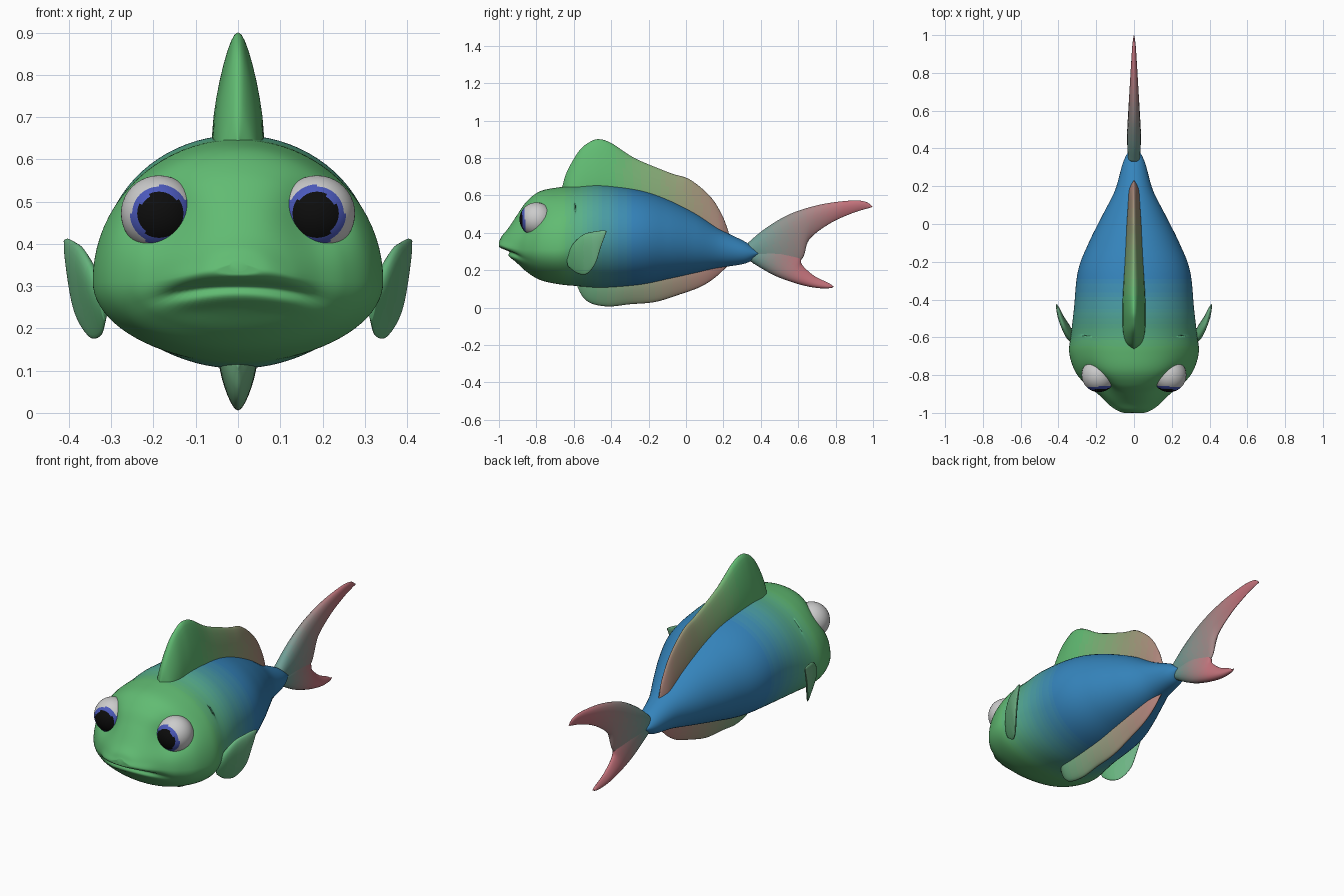
import bpy, bmesh
from math import sin, cos, pi, exp, radians
from mathutils import Vector, Matrix

if "Cube" in bpy.data.objects:
    bpy.data.objects.remove(bpy.data.objects["Cube"])

GREEN, BLUE = (.12, .50, .17), (.035, .23, .50)
PINK, GREY = (.55, .17, .20), (.16, .34, .30)


def spline(keys, n):
    """Catmull-Rom through tuples, n steps per span."""
    out = []
    for i in range(len(keys) - 1):
        a, b, c, d = (keys[max(i - 1, 0)], keys[i], keys[i + 1], keys[min(i + 2, len(keys) - 1)])
        for k in range(n):
            t = k / n
            out.append([q + .5 * t * (r - p + t * (2*p - 5*q + 4*r - s + t * (3*(q - r) + s - p)))
                        for p, q, r, s in zip(a, b, c, d)])
    return out + [list(keys[-1])]


def gradient(ob, c0, c1, y0, y1, steps=14):
    """Blend two colours along y with stepped materials."""
    for i in range(steps):
        t = i / (steps - 1)
        m = bpy.data.materials.new(f"{ob.name}_{i}")
        m.diffuse_color = [p + (q - p) * t for p, q in zip(c0, c1)] + [1]
        m.use_nodes = True
        m.node_tree.nodes["Principled BSDF"].inputs["Base Color"].default_value = m.diffuse_color
        ob.data.materials.append(m)
    for f in ob.data.polygons:
        t = min(max((f.center.y - y0) / (y1 - y0), 0), 1)
        f.material_index = round(t * (steps - 1))


def loft(name, rings):
    bm = bmesh.new()
    rows = [[bm.verts.new(p) for p in r] for r in rings]
    n = len(rows[0])
    for a, b in zip(rows, rows[1:]):
        for i in range(n):
            j = (i + 1) % n
            bm.faces.new((a[i], a[j], b[j], b[i]))
    bm.faces.new(rows[0])
    bm.faces.new(rows[-1])
    bmesh.ops.recalc_face_normals(bm, faces=bm.faces)
    me = bpy.data.meshes.new(name)
    bm.to_mesh(me)
    bm.free()
    me.shade_smooth()
    ob = bpy.data.objects.new(name, me)
    bpy.context.collection.objects.link(ob)
    return ob


def fin(name, keys, normal=(1, 0, 0), n=7, seg=28):
    """Keys: inner edge xyz, outer edge xyz, half thickness."""
    nor = Vector(normal).normalized()
    rings = []
    for k in spline(keys, n):
        a, b, h = Vector(k[:3]), Vector(k[3:6]), k[6]
        ring = []
        for i in range(seg):
            s = 2 * pi * i / seg
            t = (1 - cos(s)) / 2
            ring.append(a.lerp(b, t) + nor * h * sin(s) * (1.15 - .65 * t))
        rings.append(ring)
    return loft(name, rings)


def flat(keys):
    return [(0, ya, za, 0, yb, zb, h) for ya, za, yb, zb, h in keys]


# body and head: y, top, bottom, half width, height of widest point
BODY = [(-.994, .36, .335, .02, .348), (-.983, .385, .313, .075, .34), (-.95, .425, .285, .13, .325),
        (-.90, .50, .235, .19, .315), (-.85, .57, .19, .255, .31), (-.78, .622, .148, .312, .31),
        (-.68, .643, .125, .343, .31), (-.58, .65, .115, .333, .33), (-.45, .657, .105, .318, .37),
        (-.25, .63, .12, .297, .375), (-.1, .58, .15, .24, .365), (.05, .505, .183, .165, .345),
        (.18, .42, .213, .10, .32), (.32, .35, .237, .06, .295), (.385, .30, .28, .03, .29)]
EYE = Vector((.187, -.80, .472))


def sculpt(p):
    """Eye sockets and lips on the face."""
    x, y, z = p
    if y < -.6:
        d2 = (abs(x) - EYE.x) ** 2 + (z - EYE.z) ** 2
        y += .05 * exp(-d2 / .0064)
    if y < -.75:
        fade = 1 / (1 + (x / .16) ** 8)
        d = z - (.30 - .8 * x * x)
        y += fade * (.022 * exp(-(d / .013) ** 2) - .012 * exp(-((d - .035) / .02) ** 2)
                     - .008 * exp(-((d + .028) / .018) ** 2))
    return Vector((x, max(y, -1), z))


rings = []
for y, top, bot, w, zw in spline(BODY, 9):
    ring = []
    for i in range(80):
        a = 2 * pi * i / 80
        r = top - zw if sin(a) > 0 else zw - bot
        ring.append(sculpt((w * cos(a), y, zw + r * sin(a))))
    rings.append(ring)
gradient(loft("body", rings), GREEN, BLUE, -.66, -.28)

# dorsal fin
dorsal = fin("dorsal_fin", flat([
    (-.655, .58, -.662, .645, .01), (-.63, .52, -.635, .73, .05), (-.58, .5, -.57, .84, .066),
    (-.5, .5, -.51, .888, .07), (-.44, .5, -.46, .9, .07), (-.36, .5, -.395, .877, .067),
    (-.25, .5, -.27, .797, .06), (-.1, .45, -.085, .72, .05), (0, .4, .02, .685, .044),
    (.1, .36, .13, .594, .036), (.17, .34, .195, .49, .03), (.21, .34, .232, .39, .012)]))
gradient(dorsal, GREEN, (.42, .24, .2), -.4, .2)

# belly fin
belly = fin("belly_fin", flat([
    (-.565, .17, -.58, .11, .01), (-.54, .2, -.55, .055, .04), (-.5, .2, -.5, .02, .05),
    (-.4, .2, -.41, .006, .052), (-.3, .2, -.3, .018, .052), (-.17, .22, -.165, .03, .048),
    (-.04, .24, -.035, .07, .042), (.06, .26, .075, .11, .036), (.14, .27, .155, .16, .028),
    (.2, .27, .225, .225, .01)]))
gradient(belly, (.16, .42, .22), (.5, .25, .22), -.5, .15)

# tail lobes
upper = fin("tail_upper_lobe", flat([
    (.33, .345, .36, .235, .035), (.42, .42, .52, .20, .042), (.555, .50, .62, .26, .036),
    (.715, .55, .66, .365, .028), (.875, .572, .77, .45, .018), (.957, .567, .89, .505, .011),
    (.998, .54, .985, .534, .003)]))
lower = fin("tail_lower_lobe", flat([
    (.34, .25, .37, .33, .033), (.42, .20, .52, .36, .04), (.5, .16, .607, .28, .036),
    (.61, .123, .62, .23, .03), (.70, .105, .685, .17, .022), (.77, .104, .76, .133, .012),
    (.795, .115, .79, .112, .003)]))
gradient(upper, GREY, PINK, .38, .85)
gradient(lower, GREY, PINK, .38, .62)

# side fins and eyes
SIDE = [(.315, -.635, .28, .315, -.63, .22, .012), (.345, -.60, .345, .325, -.58, .183, .022),
        (.37, -.55, .39, .352, -.53, .18, .022), (.388, -.50, .405, .385, -.485, .235, .018),
        (.402, -.45, .412, .402, -.455, .325, .011), (.41, -.425, .41, .41, -.427, .40, .003)]
eye_mats = []
for name, col in (("eye_white", (.65, .65, .63)), ("iris", (.07, .10, .50)), ("pupil", (.004, .004, .004))):
    m = bpy.data.materials.new(name)
    m.diffuse_color = (*col, 1)
    m.use_nodes = True
    m.node_tree.nodes["Principled BSDF"].inputs["Base Color"].default_value = m.diffuse_color
    eye_mats.append(m)

for s, tag in ((1, "left"), (-1, "right")):
    keys = [(s * k[0], k[1], k[2], s * k[3], k[4], k[5], k[6]) for k in SIDE]
    gradient(fin(f"side_fin_{tag}", keys, (.9 * s, -.4, 0)), (.12, .45, .19), (.17, .45, .25), -.62, -.43, 5)

    bm = bmesh.new()
    bmesh.ops.create_uvsphere(bm, u_segments=40, v_segments=36, radius=.09,
                              matrix=Matrix.Rotation(radians(90), 4, 'X'))
    for f in bm.faces:
        ang = f.calc_center_median().angle(Vector((-.06 * s, -1, -.06)))
        f.material_index = 2 if ang < radians(37) else 1 if ang < radians(51) else 0
        f.smooth = True
    me = bpy.data.meshes.new(f"eye_{tag}")
    bm.to_mesh(me)
    bm.free()
    for m in eye_mats:
        me.materials.append(m)
    eye = bpy.data.objects.new(f"eye_{tag}", me)
    eye.location = (s * EYE.x, EYE.y, EYE.z)
    bpy.context.collection.objects.link(eye)
